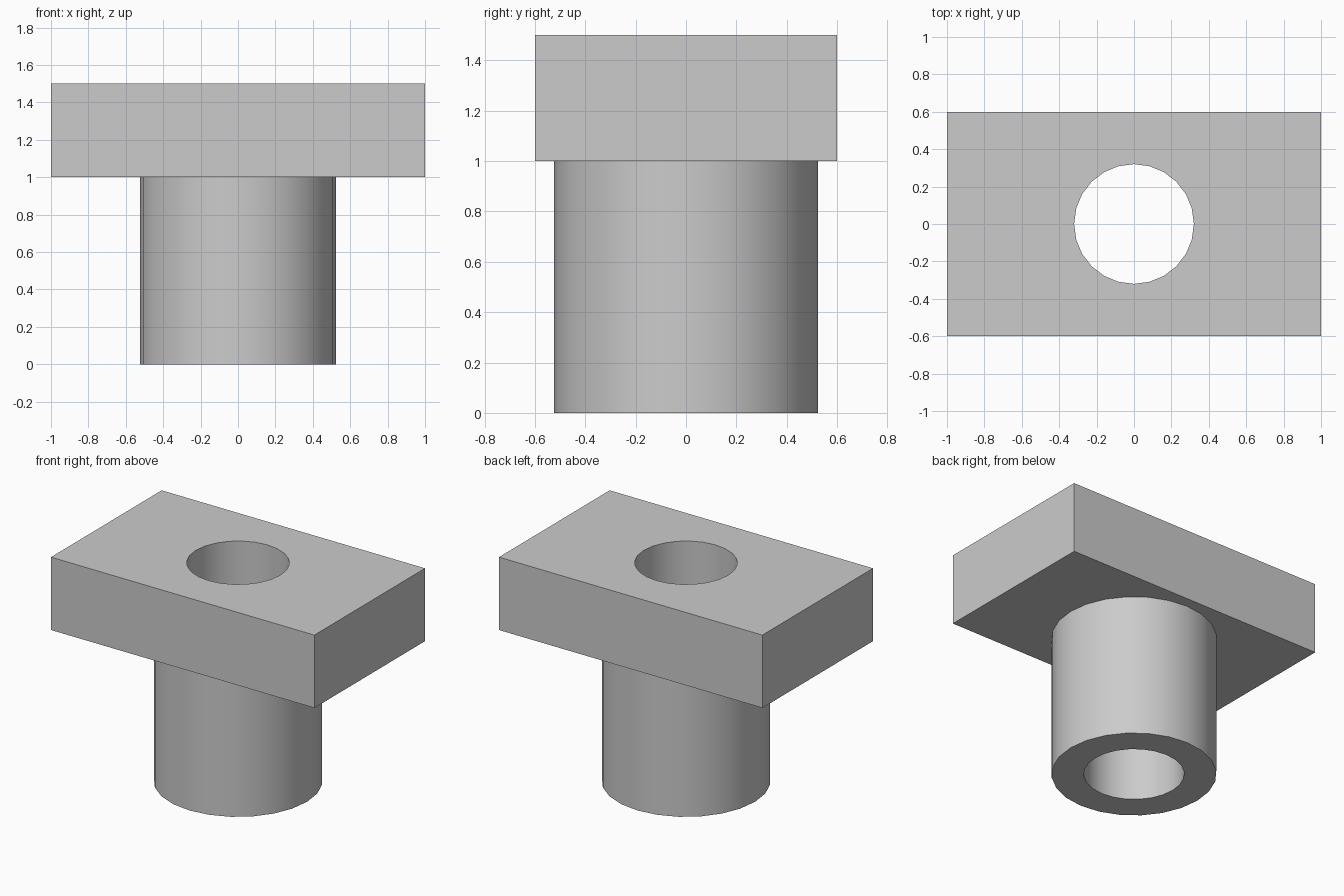
import bpy
import math

cube = bpy.data.objects.get("Cube")
if cube:
    bpy.data.objects.remove(cube, do_unlink=True)

SIDES = 24
PLATE_BOTTOM, PLATE_TOP = 1.0, 1.5

# Single grey material
grey = bpy.data.materials.new("light_grey")
grey.use_nodes = True
grey.diffuse_color = (0.6, 0.6, 0.6, 1)
grey.node_tree.nodes["Principled BSDF"].inputs["Base Color"].default_value = (0.6, 0.6, 0.6, 1)


def cylinder(name, radius, bottom, top):
    bpy.ops.mesh.primitive_cylinder_add(vertices=SIDES, radius=radius, depth=top - bottom,
                                        location=(0, 0, (bottom + top) / 2))
    obj = bpy.context.object
    obj.name = name
    obj.data.materials.append(grey)
    return obj


def combine(target, tool, operation):
    """Apply a boolean to the target and discard the tool."""
    tool.hide_render = True
    mod = target.modifiers.new(operation.title(), 'BOOLEAN')
    mod.operation = operation
    mod.solver = 'EXACT'
    mod.object = tool
    bpy.context.view_layer.objects.active = target
    bpy.ops.object.modifier_apply(modifier=mod.name)
    bpy.data.objects.remove(tool, do_unlink=True)


def smooth(obj):
    bpy.ops.object.select_all(action='DESELECT')
    obj.select_set(True)
    bpy.context.view_layer.objects.active = obj
    bpy.ops.object.shade_smooth_by_angle(angle=math.radians(30))


# Rectangular head plate
bpy.ops.mesh.primitive_cube_add(size=1, location=(0, 0, (PLATE_BOTTOM + PLATE_TOP) / 2))
body = bpy.context.object
body.name = "flanged_sleeve"
body.scale = (2, 1.2, PLATE_TOP - PLATE_BOTTOM)
bpy.ops.object.transform_apply(location=True, rotation=True, scale=True)
body.data.materials.append(grey)

# Round sleeve below, rooted inside the plate, and the bore through both
combine(body, cylinder("sleeve", 0.525, 0, PLATE_BOTTOM + 0.2), 'UNION')
combine(body, cylinder("bore_cutter", 0.32, -0.1, PLATE_TOP + 0.1), 'DIFFERENCE')
smooth(body)
